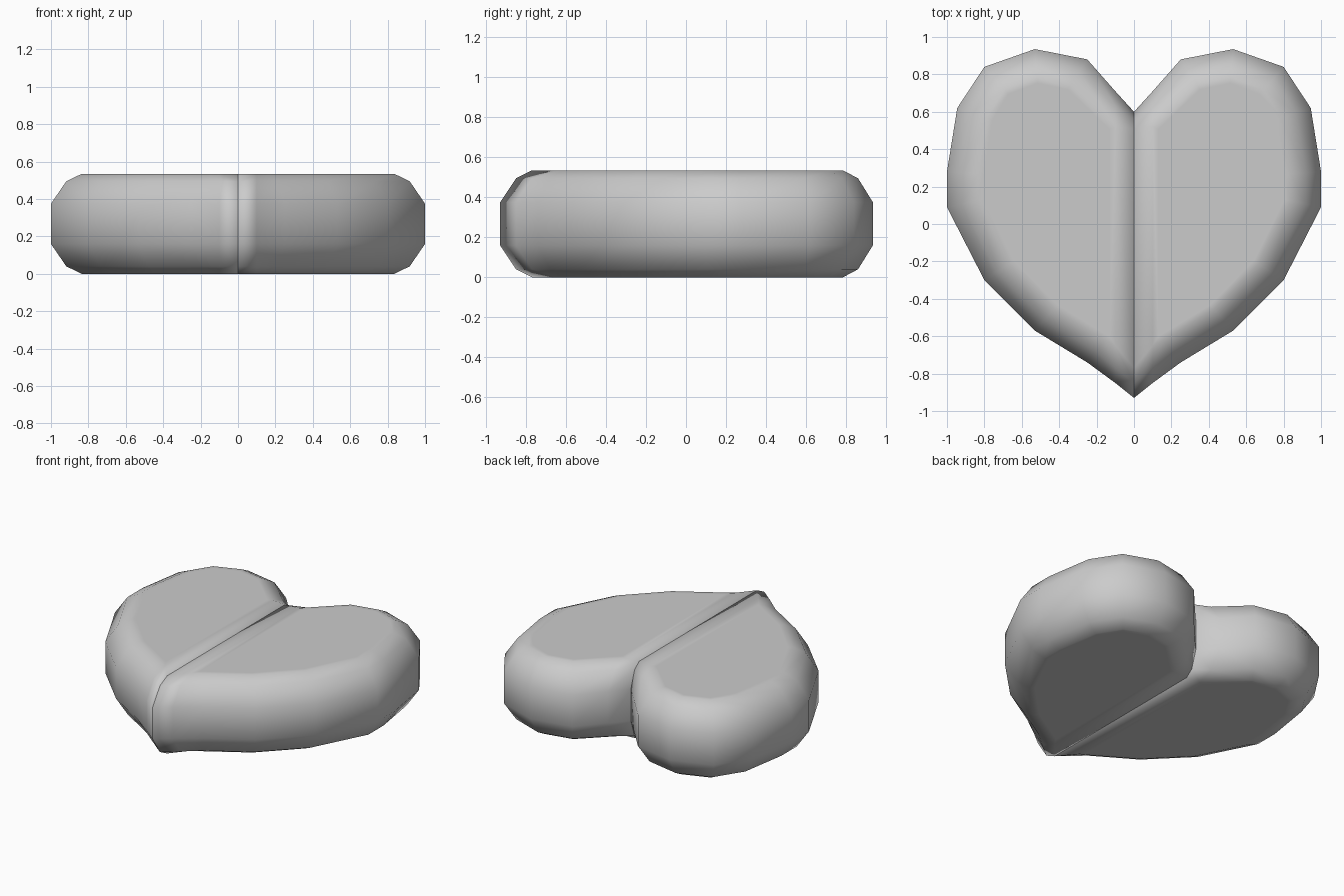
import bpy, bmesh
from mathutils import Vector

if "Cube" in bpy.data.objects:
    bpy.data.objects.remove(bpy.data.objects["Cube"])

# Right half outline, from the bottom tip round to the top notch
outline = [(0, -.93), (.1, -.85), (.25, -.74), (.53, -.57), (.8, -.3), (1, .09),
           (1, .28), (.945, .62), (.8, .84), (.53, .935), (.25, .88), (.1, .71), (0, .6)]
n = len(outline)
# Points near the centre line only slide in y as the edge rounds over
slide = {0: (.08, .16), 1: (.08, .20), n - 2: (-.08, -.19), n - 1: (-.04, -.09)}
# Rounded side profile: (height, inset step)
profile = [(0, 2), (.04, 1), (.16, 0), (.375, 0), (.495, 1), (.535, 2)]
inset = [0, .082, .165]


def inset_point(i, step):
    p = Vector(outline[i])
    if step == 0:
        return p
    if i in slide:
        return p + Vector((0, slide[i][step - 1]))
    a = (p - Vector(outline[i - 1])).normalized()
    b = (Vector(outline[i + 1]) - p).normalized()
    na, nb = Vector((-a.y, a.x)), Vector((-b.y, b.x))
    m = (na + nb) / (1 + na.dot(nb)) * inset[step]
    return p + Vector((m.x, m.y * .88))


bm = bmesh.new()
rings = []
for z, step in profile:
    rings.append([bm.verts.new((*inset_point(i, step), z)) for i in range(n)])

# Rounded sides and the inner wall
for lo, hi in zip(rings, rings[1:]):
    for i in range(n):
        j = (i + 1) % n
        bm.faces.new((lo[i], lo[j], hi[j], hi[i]))

# Flat top and bottom, with a narrow strip beside the centre line
caps = []
for r in (rings[0], rings[-1]):
    bm.faces.new((r[0], r[1], r[n - 2], r[n - 1]))
    caps.append(bm.faces.new(r[1:n - 1]))
bmesh.ops.recalc_face_normals(bm, faces=bm.faces)
bmesh.ops.inset_individual(bm, faces=caps, thickness=.03, use_even_offset=True)
for f in bm.faces:
    f.smooth = True

mesh = bpy.data.meshes.new("heart_lobes")
bm.to_mesh(mesh)
bm.free()
heart = bpy.data.objects.new("heart_lobes", mesh)
bpy.context.collection.objects.link(heart)

# Second lobe, kept separate so a crease shows down the middle
mirror = heart.modifiers.new("second_lobe", 'MIRROR')
mirror.use_axis[0] = True
mirror.use_mirror_merge = False
